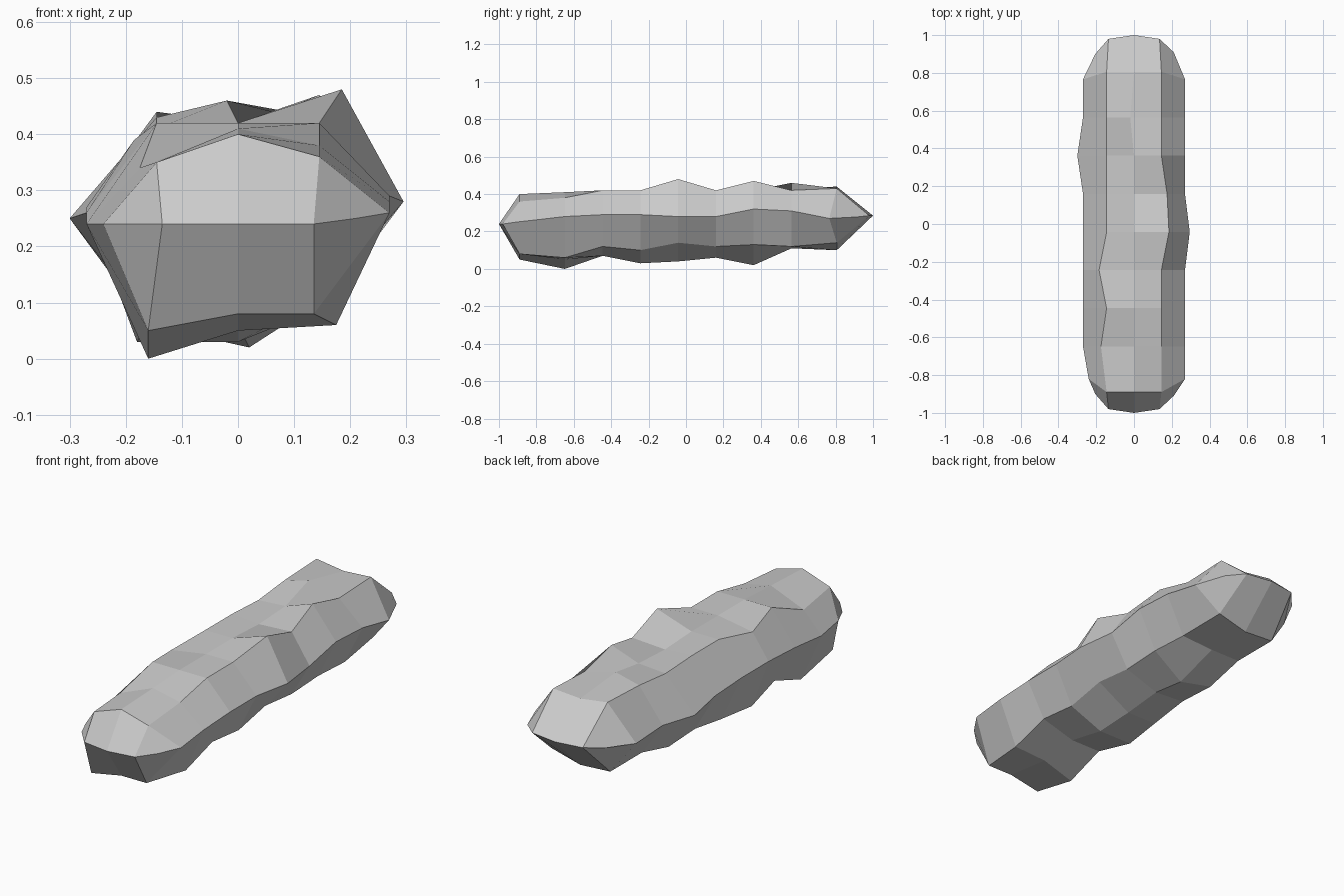
import bpy
import bmesh

# Remove the default cube
default_cube = bpy.data.objects.get("Cube")
if default_cube:
    bpy.data.objects.remove(default_cube, do_unlink=True)

UNIT = 0.01  # the profiles below are given in hundredths
STATIONS = 9
LAST = STATIONS - 1

# Lengthwise ridges in order around the body:
# sideways position, heights from front to back, sideways nudges by station
ridges = {
    "right_side": (-27, [24, 24, 26, 27, 27, 26, 25, 27, 26], {0: 3, 6: -3}),
    "upper_right": (-14.5, [35, 34, 42, 39, 42, 42, 41, 43, 44], {1: -3, 3: -4}),
    "crest": (0, [40, 41, 42, 42, 42, 41, 42, 46, 42], {7: -2}),
    "upper_left": (14.5, [36, 38, 42, 42, 48, 42, 47, 42, 43], {4: 4, 5: 3}),
    "left_side": (27, [26, 28, 29, 29, 28, 28, 32, 31, 27], {4: 2.5}),
    "lower_left": (17.5, [8, 6, 12, 10, 14, 12, 13, 12, 14], {0: -4, 8: -2}),
    "keel": (0, [8, 5, 7, 3, 4, 6, 2, 11, 10], {6: 2}),
    "lower_right": (-16, [5, 0, 7, 3, 4, 7, 6, 11, 11], {3: -2}),
}


def ridge_point(name, i):
    """Position of a ridge at a station; the ends bulge past the side ridges."""
    x, heights, nudges = ridges[name]
    y = -85 + 20.2 * i
    is_side = name.endswith("_side")
    if i == 0:
        y += 3 if is_side else -4
    elif i == LAST and not is_side:
        y += 4
    return [c * UNIT for c in (x + nudges.get(i, 0), y, heights[i])]


def build_body(bm):
    """Loft the body through the ridges and return its first and last rings."""
    rings = [[bm.verts.new(ridge_point(name, i)) for name in ridges]
             for i in range(STATIONS)]
    for near, far in zip(rings, rings[1:]):
        for k in range(len(near)):
            n = (k + 1) % len(near)
            bm.faces.new((near[k], near[n], far[n], far[k]))
    return rings[0], rings[-1]


def close_end(bm, ring, facing, height):
    """Close one end with facets above and below a rounded middle row."""
    right, left = ring[0], ring[4]

    def nose(x, y, z):
        return bm.verts.new((x * UNIT, facing * y * UNIT, z * UNIT))

    row = [
        nose(-20.5, 90, (height + right.co.z / UNIT) / 2),
        nose(-13.5, 98, height),
        nose(0, 100, height),
        nose(13.5, 98, height),
        nose(21, 91, (height + left.co.z / UNIT) / 2),
    ]
    for rim in (ring[:5], [right, ring[7], ring[6], ring[5], left]):
        bm.faces.new((rim[0], rim[1], row[1], row[0]))
        bm.faces.new((rim[1], rim[2], row[2], row[1]))
        bm.faces.new((rim[2], rim[3], row[3], row[2]))
        bm.faces.new((rim[3], rim[4], row[4], row[3]))


# Stone material
stone = bpy.data.materials.new("stone_grey")
stone.use_nodes = True
colour = (0.6, 0.6, 0.6, 1.0)
stone.diffuse_color = colour
shader = next(n for n in stone.node_tree.nodes if n.type == "BSDF_PRINCIPLED")
shader.inputs["Base Color"].default_value = colour

# Long faceted rock
bm = bmesh.new()
front_ring, back_ring = build_body(bm)
close_end(bm, front_ring, -1, 24)
close_end(bm, back_ring, 1, 28.5)
bmesh.ops.recalc_face_normals(bm, faces=bm.faces[:])
mesh = bpy.data.meshes.new("long_rock")
bm.to_mesh(mesh)
bm.free()
mesh.materials.append(stone)
rock = bpy.data.objects.new("long_rock", mesh)
bpy.context.collection.objects.link(rock)
